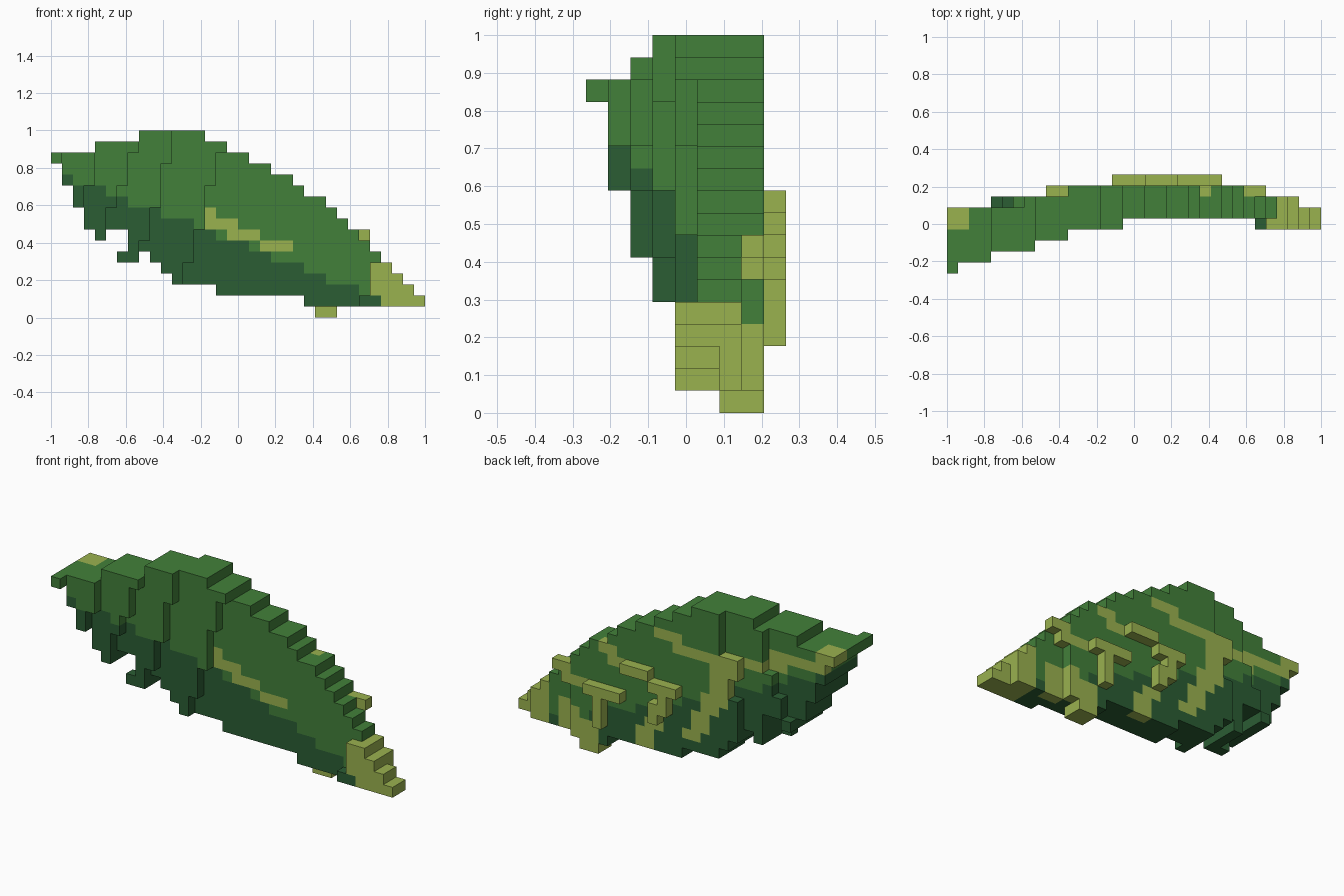
import bpy
import bmesh

cube = bpy.data.objects.get("Cube")
if cube:
    bpy.data.objects.remove(cube, do_unlink=True)

U = 2 / 34  # one block
GREEN, DARK, OLIVE = range(3)


def make_material(name, rgb):
    mat = bpy.data.materials.new(name)
    mat.use_nodes = True
    color = (*rgb, 1)
    mat.diffuse_color = color
    bsdf = mat.node_tree.nodes["Principled BSDF"]
    bsdf.inputs["Base Color"].default_value = color
    bsdf.inputs["Roughness"].default_value = 0.9
    return mat


MATERIALS = [
    make_material("leaf green", (0.055, 0.216, 0.042)),
    make_material("deep green", (0.024, 0.110, 0.034)),
    make_material("vine olive", (0.323, 0.445, 0.078)),
]

# Upper and lower outline of the shell: runs of (columns, height)
TOP_RUNS = [(4, 15), (4, 16), (6, 17), (2, 16), (2, 15), (2, 14), (2, 13),
            (1, 12), (2, 11)] + [(1, h) for h in range(10, 1, -1)]
LOW_RUNS = [(1, 14), (1, 12), (1, 10), (1, 8), (1, 7), (2, 8), (1, 5), (1, 6),
            (1, 5), (1, 4), (4, 3), (8, 2), (11, 1)]

# Depth steps: (column, heights below which the step moves one column left)
FRONT_STEPS = [(1, []), (4, [12]), (8, [15, 12, 10]), (11, [14, 10, 7]),
               (16, [15, 12, 8, 5])]
BACK_STEPS = [(7, [12, 10, 8]), (11, [12, 9])]

# Painted vines: (first column, last column, first row, last row)
FRONT_VINE = [(14, 14, 8, 9), (15, 16, 8, 8), (16, 18, 7, 7), (19, 21, 6, 6)]
BACK_VINE = [(0, 1, 14, 14), (1, 6, 13, 13), (5, 8, 12, 12),
             (11, 15, 12, 12), (15, 17, 13, 13), (10, 11, 8, 11),
             (11, 12, 7, 8), (12, 13, 5, 6), (13, 14, 4, 4),
             (21, 22, 9, 9), (22, 23, 10, 10), (17, 18, 4, 4),
             (18, 19, 2, 3), (24, 25, 1, 2), (26, 28, 1, 3), (24, 26, 6, 6)]


def expand(runs):
    return [h for n, h in runs for _ in range(n)]


def steps_passed(steps, i, k):
    return sum(i >= col - sum(k < t for t in drops) for col, drops in steps)


def painted(areas, i, k):
    return any(a <= i <= b and c <= k <= d for a, b, c, d in areas)


def front_of(i, k):
    if (i >= 29 and k <= 4) or (i == 28 and k == 1):
        return 4
    return steps_passed(FRONT_STEPS, i, k)


def back_of(i, k):
    return 6 + steps_passed(BACK_STEPS, i, k) - (i >= 27) - (i >= 32)


def shell_color(i, j, k):
    if k < round(13.2 - 0.39 * i):
        base = DARK
    elif i >= 30 or (i == 29 and k <= 4 and j == 4):
        base = OLIVE
    else:
        base = GREEN
    if j == front_of(i, k) and painted(FRONT_VINE, i, k):
        return OLIVE
    if j == back_of(i, k) - 1 and painted(BACK_VINE, i, k):
        return OLIVE
    return base


def box(cells, color, i0, i1, j0, j1, k0, k1):
    for i in range(i0, i1 + 1):
        for j in range(j0, j1 + 1):
            for k in range(k0, k1 + 1):
                cells[i, j, k] = color


# Curved leaf shell
shell = {}
for i, (low, top) in enumerate(zip(expand(LOW_RUNS), expand(TOP_RUNS))):
    for k in range(low, top):
        for j in range(front_of(i, k), back_of(i, k)):
            shell[i, j, k] = shell_color(i, j, k)
# olive patch on the roof corner
box(shell, OLIVE, 0, 1, 4, 5, 14, 14)

# Small hook at the ragged edge
hook = {}
box(hook, DARK, 6, 6, 3, 3, 5, 5)

# Raised vines on the back
upper_vine, middle_vine, lower_vine, end_vine = {}, {}, {}, {}
box(upper_vine, OLIVE, 9, 10, 7, 7, 12, 12)
box(upper_vine, OLIVE, 9, 9, 7, 7, 11, 11)
box(upper_vine, OLIVE, 10, 10, 7, 7, 9, 11)
box(middle_vine, OLIVE, 18, 20, 8, 8, 9, 9)
box(middle_vine, OLIVE, 15, 17, 8, 8, 8, 8)
box(middle_vine, OLIVE, 16, 16, 8, 8, 6, 7)
box(middle_vine, OLIVE, 17, 17, 8, 8, 5, 6)
box(lower_vine, OLIVE, 21, 24, 8, 8, 6, 6)
box(lower_vine, OLIVE, 23, 23, 8, 8, 3, 5)
box(end_vine, OLIVE, 27, 28, 7, 7, 7, 7)
box(end_vine, OLIVE, 27, 27, 7, 7, 6, 6)

# Root under the shell
root = {}
box(root, OLIVE, 24, 25, 6, 7, 0, 0)

PARTS = {"leaf_shell": shell, "edge_hook": hook, "upper_vine": upper_vine,
         "middle_vine": middle_vine, "lower_vine": lower_vine,
         "end_vine": end_vine, "root": root}

# Shell cells give way to the raised parts where they meet
for name, cells in PARTS.items():
    if cells is not shell:
        for cell in cells:
            shell.pop(cell, None)
FILLED = set().union(*PARTS.values())


def build_part(name, cells):
    """Skin the outside of a group of blocks."""
    bm = bmesh.new()
    verts = {}

    def vert(p):
        if p not in verts:
            x, y, z = p
            verts[p] = bm.verts.new(((x - 17) * U, (y - 4.5) * U, z * U))
        return verts[p]

    for cell, color in cells.items():
        for axis in range(3):
            for side in (0, 1):
                near = list(cell)
                near[axis] += 2 * side - 1
                if tuple(near) in FILLED:
                    continue
                loop = []
                for b, c in ((0, 0), (1, 0), (1, 1), (0, 1)):
                    p = list(cell)
                    p[axis] += side
                    p[(axis + 1) % 3] += b
                    p[(axis + 2) % 3] += c
                    loop.append(vert(tuple(p)))
                face = bm.faces.new(loop if side else loop[::-1])
                face.material_index = color
    mesh = bpy.data.meshes.new(name)
    bm.to_mesh(mesh)
    bm.free()
    for mat in MATERIALS:
        mesh.materials.append(mat)
    bpy.context.collection.objects.link(bpy.data.objects.new(name, mesh))


for part_name, part_cells in PARTS.items():
    build_part(part_name, part_cells)
